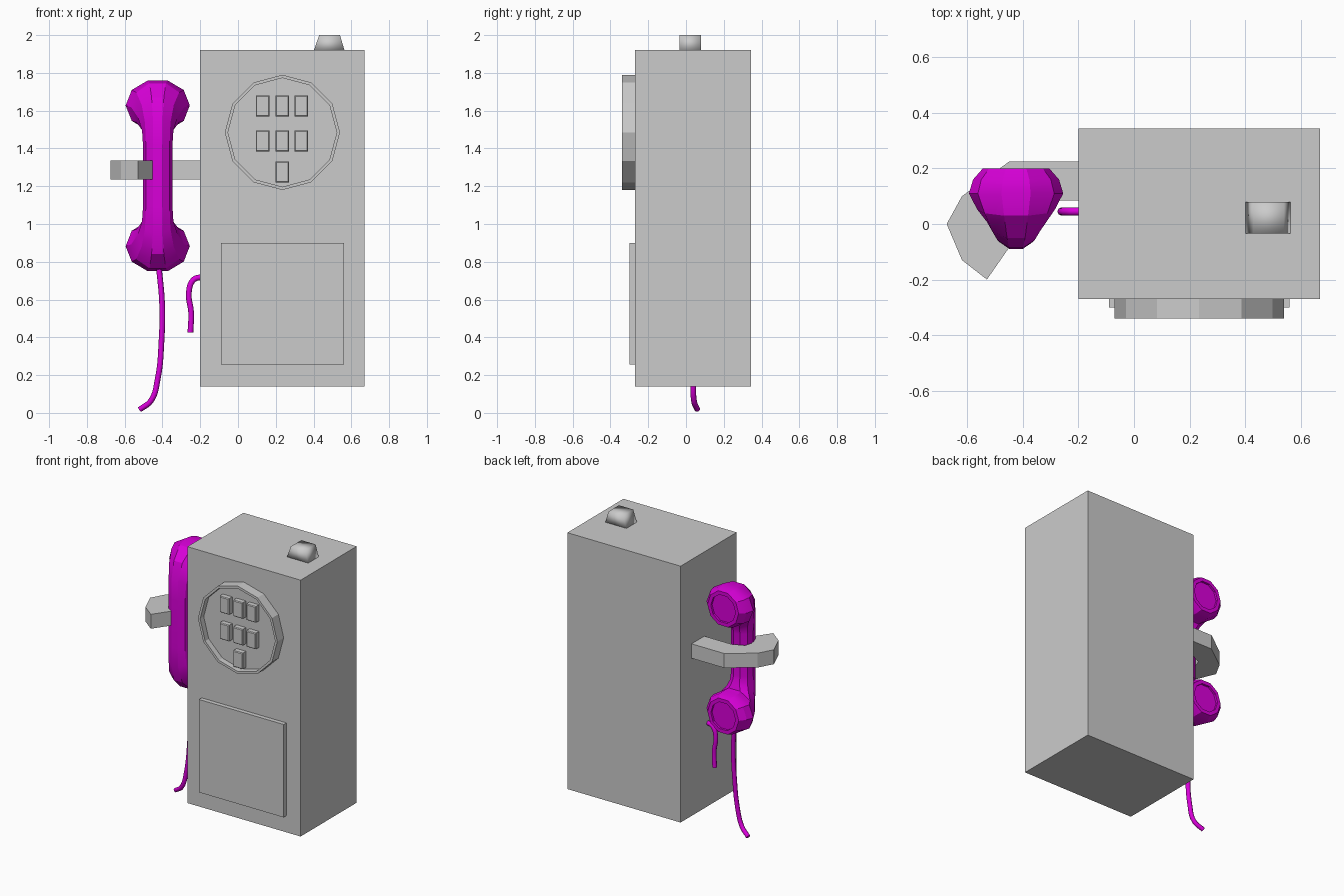
import bpy, bmesh, math
from mathutils import Vector

if "Cube" in bpy.data.objects:
    bpy.data.objects.remove(bpy.data.objects["Cube"])

pink = bpy.data.materials.new("pink_plastic")
pink.diffuse_color = (0.7, 0.0, 0.7, 1)
pink.use_nodes = True
pink.node_tree.nodes["Principled BSDF"].inputs["Base Color"].default_value = pink.diffuse_color


def finish(name, bm, mat=None, smooth=None):
    bmesh.ops.recalc_face_normals(bm, faces=bm.faces)
    me = bpy.data.meshes.new(name)
    bm.to_mesh(me)
    bm.free()
    ob = bpy.data.objects.new(name, me)
    bpy.context.collection.objects.link(ob)
    if mat:
        me.materials.append(mat)
    if smooth:
        bpy.ops.object.select_all(action='DESELECT')
        ob.select_set(True)
        bpy.context.view_layer.objects.active = ob
        bpy.ops.object.shade_smooth_by_angle(angle=math.radians(smooth))
    return ob


def loft(name, rings, mat=None, smooth=None):
    """Skin a list of equal-length point rings and cap both ends."""
    bm = bmesh.new()
    vs = [[bm.verts.new(p) for p in r] for r in rings]
    n = len(vs[0])
    for a, b in zip(vs, vs[1:]):
        for i in range(n):
            j = (i + 1) % n
            bm.faces.new((a[i], a[j], b[j], b[i]))
    bm.faces.new(vs[0])
    bm.faces.new(vs[-1])
    return finish(name, bm, mat, smooth)


def box(name, x0, x1, y0, y1, z0, z1):
    ring = [(x0, y0), (x1, y0), (x1, y1), (x0, y1)]
    return loft(name, [[(x, y, z) for x, y in ring] for z in (z0, z1)])


# Cabinet and coin door
box("body", -0.2, 0.67, -0.27, 0.345, 0.14, 1.92)
box("front_panel", -0.09, 0.56, -0.30, -0.26, 0.255, 0.90)

# Twelve-sided dial with recessed face
dial = []
for r, y in [(0.305, -0.26), (0.305, -0.34), (0.288, -0.34), (0.288, -0.30)]:
    dial.append([(0.235 + r * math.sin(k * math.pi / 6), y,
                  1.485 + r * math.cos(k * math.pi / 6)) for k in range(12)])
loft("dial", dial)

# Keys with chamfered fronts
for i, (cx, cz) in enumerate([(0.13, 1.625), (0.235, 1.625), (0.335, 1.625),
                              (0.13, 1.44), (0.235, 1.44), (0.335, 1.44),
                              (0.235, 1.275)]):
    loft(f"key_{i + 1}", [[(cx + sx * w, y, cz + sz * (w + 0.02))
                           for sx, sz in ((-1, -1), (1, -1), (1, 1), (-1, 1))]
                          for y, w in ((-0.295, 0.036), (-0.333, 0.036), (-0.338, 0.031))])

# Wedge button on the roof
profile = [(0.40, 1.915), (0.565, 1.915), (0.54, 2.0), (0.43, 2.0)]
loft("top_button", [[(x, y, z) for x, z in profile] for y in (-0.035, 0.08)], smooth=91)

# Hooked cradle
hook = [(-0.19, 0.225), (-0.45, 0.225), (-0.62, 0.10), (-0.675, 0.0), (-0.62, -0.13),
        (-0.53, -0.20), (-0.45, -0.085), (-0.505, 0.0), (-0.49, 0.05), (-0.41, 0.085),
        (-0.19, 0.085)]
loft("cradle", [[(x, y, z) for x, y in hook] for z in (1.235, 1.335)])

# Handset: ten-sided rings given by outer (y, z), inner (y, z), half width
MID = 1.255
half = [((0.185, 1.72), (0.185, 1.535), 0.095),
        ((0.20, 1.72), (0.20, 1.535), 0.095),
        ((0.20, 1.745), (0.20, 1.51), 0.12),
        ((0.16, 1.755), (0.16, 1.495), 0.155),
        ((0.11, 1.76), (0.11, 1.495), 0.17),
        ((0.03, 1.745), (0.075, 1.49), 0.14),
        ((-0.05, 1.67), (0.065, 1.46), 0.105),
        ((-0.085, 1.56), (0.055, 1.43), 0.083),
        ((-0.09, 1.42), (0.05, 1.40), 0.0775)]


def flip(p):
    return (p[0], 2 * MID - p[1])


full = half + [(flip(o), flip(i), w) for o, i, w in reversed(half)]
rings = []
for o, i, w in full:
    c = (Vector((0, *o)) + Vector((0, *i))) / 2
    v = (Vector((0, *o)) - c) / math.sin(math.radians(72))
    rings.append([c + v * math.sin(a) + Vector((-0.425 + w * math.cos(a), 0, 0))
                  for a in (k * math.pi / 5 for k in range(10))])
loft("handset", rings, pink, 25)


# Cord pieces as round tubes, turned into meshes
def cord(name, pts):
    cu = bpy.data.curves.new(name, 'CURVE')
    cu.dimensions = '3D'
    cu.bevel_depth = 0.015
    cu.bevel_resolution = 2
    cu.resolution_u = 5
    cu.use_fill_caps = True
    sp = cu.splines.new('BEZIER')
    sp.bezier_points.add(len(pts) - 1)
    for bp, p in zip(sp.bezier_points, pts):
        bp.co = p
        bp.handle_left_type = bp.handle_right_type = 'AUTO'
    cu.materials.append(pink)
    ob = bpy.data.objects.new(name, cu)
    bpy.context.collection.objects.link(ob)
    bpy.ops.object.select_all(action='DESELECT')
    ob.select_set(True)
    bpy.context.view_layer.objects.active = ob
    bpy.ops.object.convert(target='MESH')
    bpy.ops.object.shade_smooth_by_angle(angle=math.radians(50))


cord("handset_cord", [(-0.42, 0.07, 0.78), (-0.402, 0.055, 0.58), (-0.405, 0.045, 0.38),
                      (-0.425, 0.04, 0.18), (-0.46, 0.042, 0.065), (-0.52, 0.06, 0.018)])
cord("body_cord", [(-0.19, 0.045, 0.72), (-0.235, 0.045, 0.705), (-0.26, 0.045, 0.64),
                   (-0.248, 0.045, 0.53), (-0.252, 0.045, 0.425)])
